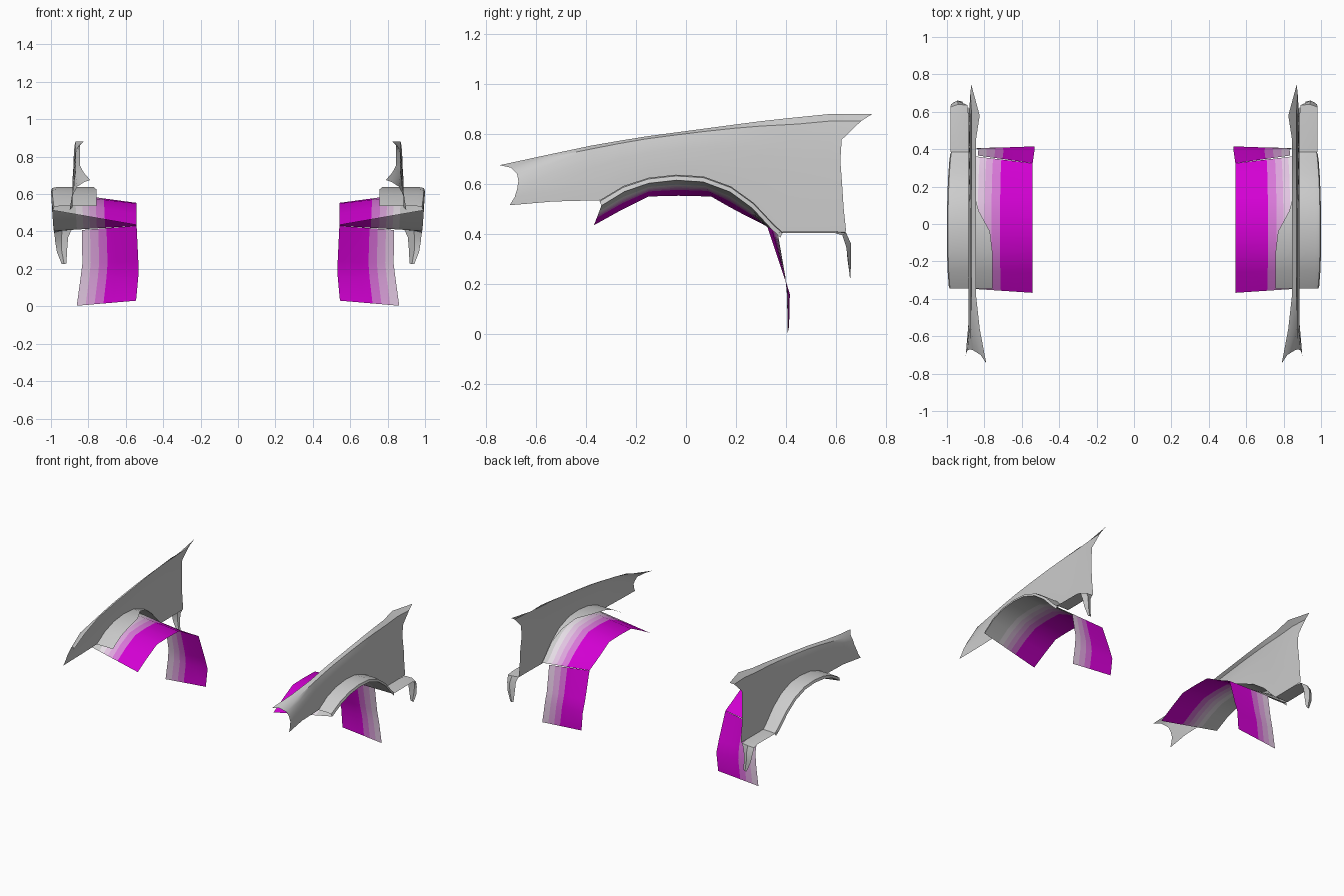
import bpy
from mathutils import Vector

if "Cube" in bpy.data.objects:
    bpy.data.objects.remove(bpy.data.objects["Cube"])


def material(name, rgb):
    m = bpy.data.materials.new(name)
    m.diffuse_color = (*rgb, 1)
    m.use_nodes = True
    m.node_tree.nodes["Principled BSDF"].inputs["Base Color"].default_value = m.diffuse_color
    return m


def sheet(name, grid, facing, mats=None, angle=0.6):
    """Open surface through a grid of points, mirrored to both sides."""
    n = len(grid[0])
    verts = [p for row in grid for p in row]
    faces = [(i * n + j, i * n + j + 1, (i + 1) * n + j + 1, (i + 1) * n + j)
             for i in range(len(grid) - 1) for j in range(n - 1)]
    me = bpy.data.meshes.new(name)
    me.from_pydata(verts, [], faces)
    total = sum((p.normal * p.area for p in me.polygons), Vector())
    if total.dot(Vector(facing)) < 0:
        me.flip_normals()
    if mats:
        for m in mats:
            me.materials.append(m)
        for k, p in enumerate(me.polygons):
            p.material_index = k % (n - 1)
    me.shade_smooth()
    me.set_sharp_from_angle(angle=angle)
    ob = bpy.data.objects.new(name, me)
    bpy.context.collection.objects.link(ob)
    ob.modifiers.new("mirror", 'MIRROR').use_axis[0] = True
    return ob


def lerp(a, b, t):
    return tuple(p + (q - p) * t for p, q in zip(a, b))


# Wheel arch curve in (y, z)
arch = [(-.345, .535), (-.25, .592), (-.15, .625), (-.04, .637), (.07, .63),
        (.18, .59), (.27, .525), (.35, .44), (.385, .408)]

# Fender panel: concave front edge, columns over the arch, cut-back rear edge
ts = [0, .2, .4, .6, .78, .94, 1]
face_x = [.885, .885, .883, .88, .876, .868]
front_y = [-.705, -.685, -.675, -.67, -.675, -.70, -.745]
front_x = [.90, .895, .89, .875, .86, .82, .79]
rear_y = [.64, .63, .624, .617, .622, .70, .745]
rear_x = [.885, .885, .885, .88, .88, .875, .87]
top = [(-.38, .753), (-.27, .772), (-.16, .79), (-.04, .806), (.08, .822),
       (.20, .838), (.30, .851), (.40, .862), (.45, .867)]
columns = [((-.53, .53), (-.56, .715), .825)]
columns += [(a, t, .845) for a, t in zip(arch, top)]
columns += [((.57, .41), (.58, .88), .825)]
panel = [[(x, y, .515 + .16 * t) for x, y, t in zip(front_x, front_y, ts)]]
for lo, hi, xt in columns:
    panel.append([(x, *lerp(lo, hi, t)) for x, t in zip(face_x + [xt], ts)])
panel.append([(x, y, .41 + .47 * t) for x, y, t in zip(rear_x, rear_y, ts)])
sheet("fender_panel", panel, (1, 0, 0))

# Arch flare: flat-topped band with a turned-down outer lip
inner_x = [.757, .757, .757, .77, .83, .86, .88, .88, .88]
outer_x = [.99, .997, 1, 1, 1, .997, .993, .987, .982]
flare = []
for (y, z), xi, xo in zip(arch, inner_x, outer_x):
    flare.append([(xi, y, z), (xo - .03, y, z), (xo - .006, y, z - .005),
                  (xo, y * .98, z - .022)])
sheet("arch_flare", flare, (0, 0, 1))

# Sill shelf behind the wheel, curling down into a tapered tail flap
shelf = [[(.885, .385, .41), (.935, .385, .41), (.982, .385, .405)],
         [(.885, .58, .41), (.935, .59, .41), (.98, .59, .405)],
         [(.89, .635, .408), (.94, .64, .405), (.982, .625, .395)],
         [(.908, .64, .37), (.945, .66, .36), (.978, .64, .35)],
         [(.914, .645, .30), (.943, .66, .30), (.968, .648, .29)],
         [(.917, .655, .23), (.93, .657, .225), (.942, .655, .225)]]
sheet("sill_tail", shelf, (0, 1, 1))

# Liner colours fade from grey at the outside to magenta at the inside
def fade(edges):
    mats = []
    for a, b in zip(edges, edges[1:]):
        k = min(1, max(0, (.87 - (a + b) / 2) / .17))
        mats.append(material("liner_tint", lerp((.8, .8, .8), (.65, 0, .65), k)))
    return mats


# Upper wheel liner: loft from the arch lip to a flatter inner profile
inner = [(-.368, .435), (-.26, .495), (-.15, .55), (-.03, .553), (.10, .55),
         (.17, .51), (.245, .47), (.30, .443), (.325, .43)]
steps = [0, .15, .28, .36, .44, .52, .62, .8, 1]
upper = []
for (y, z), b, xo in zip(arch, inner, outer_x):
    o = (xo, y * .98, z - .022 if z > .42 else z - .005)
    upper.append([lerp(o, (.542, *b), s) for s in steps])
sheet("wheel_liner_upper", upper, (0, 0, 1), fade([1 - .458 * s for s in steps]))

# Lower wheel liner: hanging splash panel behind the wheel
ends = [((.835, .366, .408), (.542, .325, .43)),
        ((.832, .397, .23), (.533, .388, .24)),
        ((.842, .404, .15), (.533, .415, .16)),
        ((.862, .406, .003), (.545, .412, .03))]
steps = [0, .15, .3, .45, .6, 1]
lower = [[lerp(a, b, s) for s in steps] for a, b in ends]
sheet("wheel_liner_lower", lower, (0, 1, 0), fade([.845 - .3 * s for s in steps]))
